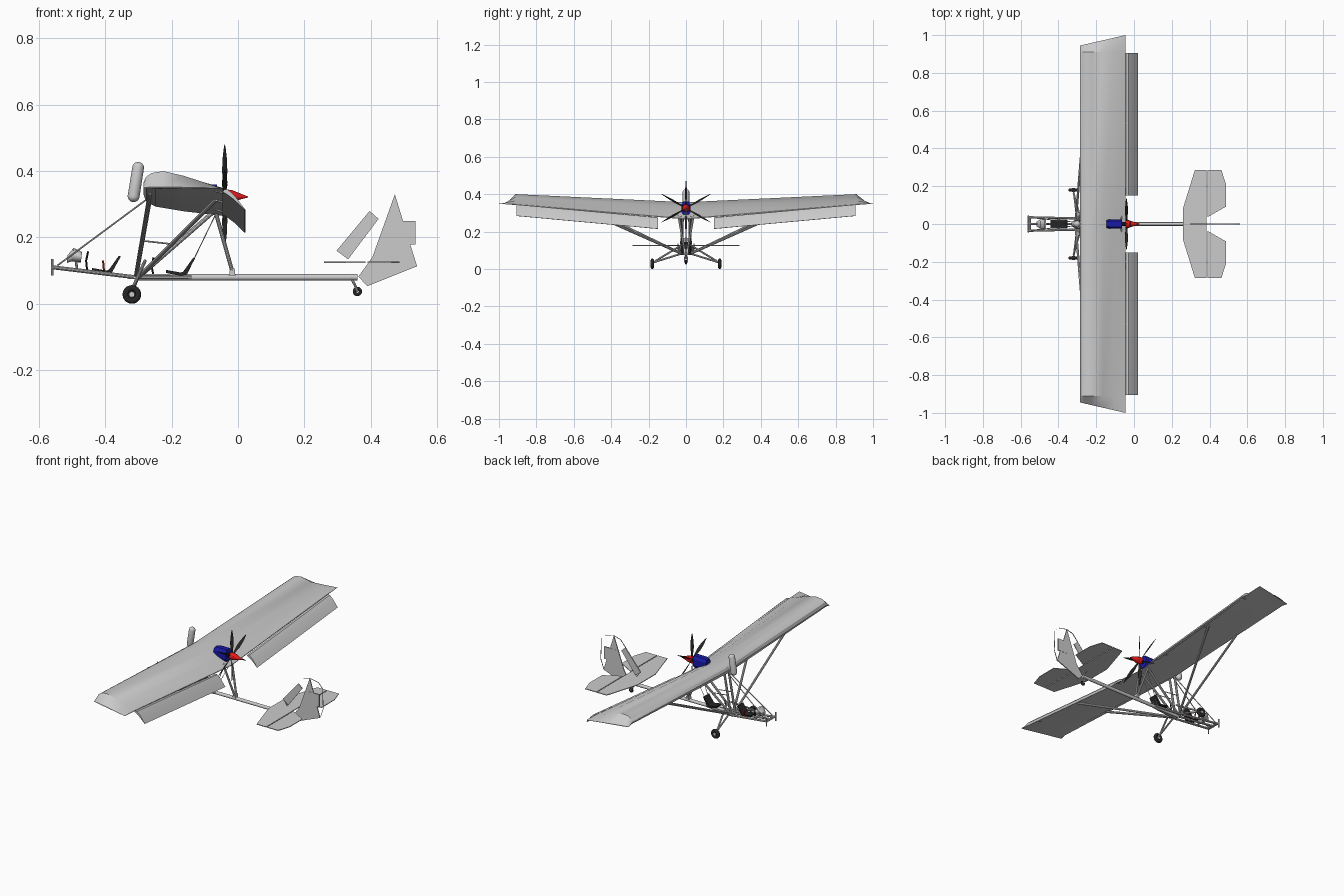
import bpy, bmesh, math
from mathutils import Vector, Matrix

if "Cube" in bpy.data.objects:
    bpy.data.objects.remove(bpy.data.objects["Cube"])


def material(name, rgb):
    m = bpy.data.materials.new(name)
    m.diffuse_color = (*rgb, 1)
    m.use_nodes = True
    m.node_tree.nodes["Principled BSDF"].inputs["Base Color"].default_value = m.diffuse_color
    return m


BLACK = material("black", (0.02, 0.02, 0.02))
BLUE = material("blue", (0.01, 0.01, 0.4))
RED = material("red", (0.8, 0.01, 0.01))


def finish(name, bm, mat=None, angle=35):
    bmesh.ops.recalc_face_normals(bm, faces=bm.faces)
    me = bpy.data.meshes.new(name)
    bm.to_mesh(me)
    bm.free()
    ob = bpy.data.objects.new(name, me)
    bpy.context.collection.objects.link(ob)
    if mat:
        me.materials.append(mat)
    if angle:
        bpy.ops.object.select_all(action='DESELECT')
        ob.select_set(True)
        bpy.context.view_layer.objects.active = ob
        bpy.ops.object.shade_smooth_by_angle(angle=math.radians(angle))
    return ob


def add_tube(bm, a, b, r1, r2=None, n=12):
    a, b = Vector(a), Vector(b)
    d = b - a
    mtx = Matrix.Translation((a + b) / 2) @ d.to_track_quat('Z', 'Y').to_matrix().to_4x4()
    bmesh.ops.create_cone(bm, cap_ends=True, segments=n, radius1=r1,
                          radius2=r1 if r2 is None else r2, depth=d.length, matrix=mtx)


def tubes(name, segs, r, mat=None, mirror=False, n=10):
    bm = bmesh.new()
    for a, b in segs:
        for s in ((1, -1) if mirror else (1,)):
            add_tube(bm, (a[0], a[1] * s, a[2]), (b[0], b[1] * s, b[2]), r, n=n)
    return finish(name, bm, mat)


def loft(name, sections, mat=None, angle=35):
    bm = bmesh.new()
    rings = [[bm.verts.new(p) for p in s] for s in sections]
    n = len(rings[0])
    for a, b in zip(rings, rings[1:]):
        for i in range(n):
            j = (i + 1) % n
            bm.faces.new((a[i], a[j], b[j], b[i]))
    bm.faces.new(rings[0])
    bm.faces.new(rings[-1][::-1])
    return finish(name, bm, mat, angle)


def plate(name, pts, axis, pos, t, mat=None):
    """Flat outline extruded along y (points x,z) or z (points x,y)."""
    f = (lambda p, h: (p[0], h, p[1])) if axis == 'y' else (lambda p, h: (p[0], p[1], h))
    return loft(name, [[f(p, pos + h) for p in pts] for h in (-t / 2, t / 2)], mat, 0)


# wing: chord fraction, height at root, height near tip
AIRFOIL = [(0, .33, .365), (.03, .345, .382), (.1, .354, .394), (.25, .357, .400),
           (.5, .336, .386), (.75, .306, .367), (1, .269, .346), (1, .265, .342),
           (.5, .279, .347), (.15, .293, .346), (.03, .309, .352)]
LE, CHORD = -.285, .24


def wing_section(k, side):
    return [(LE + CHORD * u, side * .91 * k, r + (t - r) * k) for u, r, t in AIRFOIL]


def wing_tip(side):
    return [(LE + CHORD * u, side * (.945 + .055 * u), .35 + (t - .365) * .06) for u, r, t in AIRFOIL]


loft("wing", [wing_tip(-1), wing_section(1, -1), wing_section(0, 1), wing_section(1, 1), wing_tip(1)], angle=30)

# drooped flaps behind the wing
FLAP = [(-.046, .268), (-.042, .276), (-.03, .275), (-.01, .257), (.022, .215),
        (.020, .214), (-.012, .245), (-.035, .262)]
for side, nm in ((1, "left"), (-1, "right")):
    loft("flap_" + nm, [[(x, side * y, z + dz) for x, z in FLAP] for y, dz in ((.15, 0), (.905, .069))])
tubes("flap_hinges", [((-.07, y, .28 + .085 * (y - .15)), (-.03, y, .268 + .088 * (y - .15)))
                      for y in (.2, .53, .86)], .003, mirror=True)

# fuselage boom and nose frame
tubes("tail_boom", [((-.31, 0, .08), (.36, 0, .08))], .0095, n=20)
tubes("nose_rails", [((-.56, .036, .11), (-.31, .03, .08)), ((-.33, .03, .08), (-.14, .008, .08))], .006, mirror=True)
tubes("nose_crossbars", [((x, -.036, z), (x, .036, z)) for x, z in
                         ((-.55, .109), (-.47, .1), (-.4, .091), (-.31, .08))], .005)
tubes("nose_keel", [((-.56, 0, .11), (-.31, 0, .08))], .006)
tubes("rudder_pedals", [((-.56, .043, .085), (-.56, .043, .135)), ((-.56, .0, .11), (-.56, .045, .11))],
      .0035, mirror=True)

# wing struts and engine pylon
tubes("wing_struts", [((-.308, .02, .08), (-.265, .55, .335)), ((-.30, .02, .08), (-.065, .55, .315))],
      .0065, mirror=True)
tubes("cabin_struts", [((-.308, .02, .08), (-.265, .02, .32)), ((-.30, .015, .08), (-.065, .03, .285))],
      .0065, mirror=True)
tubes("pylon_legs", [((-.018, .008, .1), (-.07, .04, .285))], .006, mirror=True)
plate("pylon_foot", [(-.027, .085), (-.008, .085), (-.01, .106), (-.024, .106)], 'y', 0, .026)
tubes("nose_stays", [((-.545, .033, .115), (-.275, .006, .315))], .0025, mirror=True, n=6)
tubes("rear_stays", [((-.157, .01, .085), (-.06, .03, .285))], .0015, mirror=True, n=6)
tubes("hand_rails", [((-.29, .025, .19), (-.2, .025, .18)), ((-.2, .025, .18), (-.19, .02, .172))],
      .0025, mirror=True, n=6)

# wheels and landing gear
tubes("gear_legs", [((-.30, .015, .085), (-.32, .175, .035)), ((-.28, .02, .13), (-.32, .165, .042))],
      .005, mirror=True)


def wheel(name, loc, major, minor, width):
    bpy.ops.mesh.primitive_torus_add(location=loc, rotation=(math.pi / 2, 0, 0), major_radius=major,
                                     minor_radius=minor, major_segments=32, minor_segments=12)
    ob = bpy.context.object
    ob.name = name + "_tyre"
    ob.data.materials.append(BLACK)
    bpy.ops.object.shade_smooth()
    x, y, z = loc
    tubes(name + "_hub", [((x, y - width, z), (x, y + width, z))], major * .45, n=20)
    tubes(name + "_rim", [((x, y - width * .5, z), (x, y + width * .5, z))], major * .8, BLACK, n=20)


wheel("left_wheel", (-.32, .18, .028), .019, .009, .01)
wheel("right_wheel", (-.32, -.18, .028), .019, .009, .01)
wheel("tail_wheel", (.36, 0, .037), .0095, .0045, .006)
tubes("tail_wheel_fork", [((.342, 0, .075), (.352, .008, .058)), ((.352, .008, .058), (.36, .008, .037))],
      .004, mirror=True)

# engine block with chamfered corners, spinner, propeller
CZ = .325
OCT = [(.025, .018), (.015, .035), (-.015, .035), (-.025, .018),
       (-.025, -.018), (-.015, -.035), (.015, -.035), (.025, -.018)]
loft("engine", [[(x, y * s, CZ + z * s) for y, z in OCT] for x, s in ((-.145, .85), (-.125, 1), (-.063, 1))],
     BLUE, 0)
bm = bmesh.new()
add_tube(bm, (-.045, 0, CZ), (-.02, 0, CZ), .021, .018, 24)
add_tube(bm, (-.02, 0, CZ), (.03, 0, .322), .018, .0015, 24)
finish("spinner", bm, RED)
tubes("propeller_shaft", [((-.065, 0, CZ), (-.04, 0, CZ))], .01, BLACK)
BLADE = [(.01, .004), (.04, .006), (.07, .0095), (.105, .0085), (.14, .004), (.155, .001)]
for i in range(6):
    rot = Matrix.Translation((-.04, 0, CZ)) @ Matrix.Rotation(i * math.pi / 3, 4, 'X')
    secs = []
    for r, w in BLADE:
        tw = Matrix.Rotation(math.radians(42 - 100 * r), 4, 'Z')
        secs.append([rot @ tw @ Vector((px * w, py * w, r)) for px, py in
                     ((1, 0), (0, .22), (-1, 0), (0, -.22))])
    loft("propeller_blade_%d" % (i + 1), secs, BLACK)

# canister with rounded ends ahead of the wing
bm = bmesh.new()
bmesh.ops.create_uvsphere(bm, u_segments=24, v_segments=16, radius=.018)
for v in bm.verts:
    v.co.z += .043 if v.co.z > 0 else -.043
bmesh.ops.transform(bm, verts=bm.verts, matrix=Matrix.Translation((-.308, 0, .367)) @
                    Matrix.Rotation(math.radians(9), 4, 'Y'))
finish("canister", bm, angle=60)

# seats: bent side profile, extruded across
SEAT = [(0, .008), (.045, .0), (.052, .003), (.082, .045), (.088, .043), (.06, -.007), (.045, -.01), (0, -.001)]
for nm, x, z in (("front_seat", -.441, .1), ("rear_seat", -.217, .094)):
    plate(nm, [(x + a, z + b) for a, b in SEAT], 'y', 0, .05, BLACK)

# instrument pod and controls
POD = [(-.515, .135, .012, .012), (-.498, .148, .024, .02), (-.48, .143, .03, .018), (-.472, .14, .028, .015)]
loft("instrument_pod", [[(x + .12 * h * math.sin(a), w * math.cos(a), z + h * math.sin(a))
                         for a in [i * math.tau / 16 for i in range(16)]] for x, z, w, h in POD])
tubes("pod_post", [((-.49, 0, .14), (-.485, 0, .1))], .004)
tubes("control_sticks", [((-.452, 0, .158), (-.458, 0, .13)), ((-.458, 0, .13), (-.455, 0, .1)),
                         ((-.255, 0, .14), (-.26, 0, .11)), ((-.26, 0, .11), (-.255, 0, .085))], .003, BLACK)
tubes("red_lever", [((-.407, .03, .13), (-.404, .03, .098))], .003, RED)

# horizontal tail
STAB = [(.26, 0), (.26, .085), (.322, .285), (.385, .285), (.385, 0)]
ELEV = [(.39, .037), (.487, .092), (.487, .21), (.463, .285), (.39, .285)]
for s, nm in ((1, "left"), (-1, "right")):
    plate("stabiliser_" + nm, [(x, s * y) for x, y in STAB], 'z', .125, .004)
    plate("elevator_" + nm, [(x, s * y) for x, y in ELEV], 'z', .125, .004)

# vertical tail: solid panels inside a thin open rim
plate("fin", [(.363, .082), (.39, .053), (.54, .113), (.473, .33), (.405, .14)], 'y', 0, .005)
plate("fin_front_panel", [(.397, .28), (.424, .256), (.332, .134), (.297, .16)], 'y', 0, .004)
plate("rudder_panel", [(.46, .178), (.535, .178), (.535, .25), (.46, .25)], 'y', 0, .007)
RIM = [(.363, .082), (.297, .16), (.397, .28), (.43, .318), (.473, .33), (.53, .318), (.556, .29),
       (.56, .17), (.54, .113), (.39, .053)]
bm = bmesh.new()
lo, hi = [[bm.verts.new((x, y, z)) for x, z in RIM] for y in (-.003, .003)]
for i in range(len(RIM)):
    j = (i + 1) % len(RIM)
    bm.faces.new((lo[i], lo[j], hi[j], hi[i]))
finish("fin_rim", bm, angle=0)
